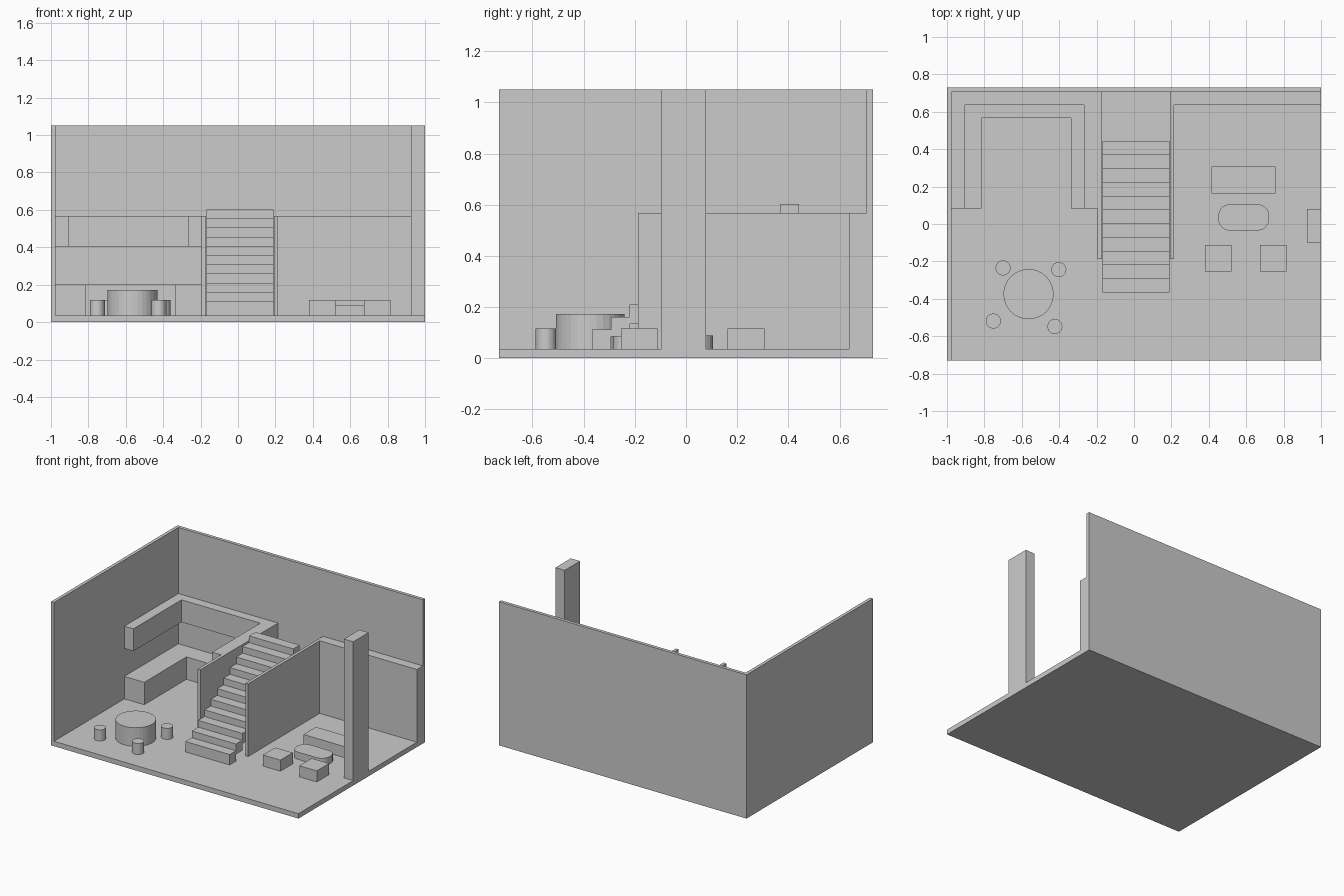
import bpy, bmesh, math

if "Cube" in bpy.data.objects:
    bpy.data.objects.remove(bpy.data.objects["Cube"])


def prism(name, pts, z0, z1):
    """Extrude a plan outline (counter-clockwise) from z0 to z1."""
    bm = bmesh.new()
    face = bm.faces.new([bm.verts.new((x, y, z0)) for x, y in pts])
    top = bmesh.ops.extrude_face_region(bm, geom=[face])["geom"]
    for v in top:
        if isinstance(v, bmesh.types.BMVert):
            v.co.z = z1
    bmesh.ops.recalc_face_normals(bm, faces=bm.faces)
    mesh = bpy.data.meshes.new(name)
    bm.to_mesh(mesh)
    bm.free()
    obj = bpy.data.objects.new(name, mesh)
    bpy.context.collection.objects.link(obj)
    return obj


def box(name, x0, x1, y0, y1, z0, z1):
    return prism(name, [(x0, y0), (x1, y0), (x1, y1), (x0, y1)], z0, z1)


def cylinder(name, x, y, r, z0, z1, sides=32):
    pts = [(x + r * math.cos(2 * math.pi * i / sides),
            y + r * math.sin(2 * math.pi * i / sides)) for i in range(sides)]
    return prism(name, pts, z0, z1)


def u_shape(name, x0, x1, ix0, ix1, y0, y1, iy, z0, z1):
    pts = [(x0, y0), (ix0, y0), (ix0, iy), (ix1, iy),
           (ix1, y0), (x1, y0), (x1, y1), (x0, y1)]
    return prism(name, pts, z0, z1)


F = 0.036            # floor top
H = 1.05             # wall top
LEVEL = 0.567        # mezzanine height
BACK = 0.706         # inner face of back wall
LEFT = -0.976        # inner face of left wall

# Room shell: floor and one L-shaped wall
box("floor", LEFT, 1, -0.73, BACK, 0, F)
prism("outer_walls", [(-1, -0.73), (LEFT, -0.73), (LEFT, BACK), (1, BACK),
                      (1, 0.73), (-1, 0.73)], 0, H)
box("column", 0.925, 1, -0.098, 0.079, F, H)

# Left alcove: bench below, counter above
u_shape("corner_bench", LEFT, -0.194, -0.815, -0.336, 0.082, BACK, 0.568, F, 0.2)
u_shape("upper_shelf", LEFT, -0.194, -0.903, -0.266, 0.082, BACK, 0.637, 0.404, LEVEL)

# Staircase side walls; the right one turns along the back wall
box("stair_wall_left", -0.194, -0.171, -0.188, BACK, F, LEVEL)
prism("stair_wall_right", [(0.192, -0.188), (0.214, -0.188), (0.214, 0.637),
                           (1, 0.637), (1, BACK), (0.192, BACK)], F, LEVEL)

# Open stairs
for i in range(11):
    y = -0.367 + i * 0.0735
    z = F + i * 0.0491
    box(f"step_{i + 1}", -0.168, 0.189, y, y + 0.0745, z, z + 0.076)

# Round table with stools
cylinder("round_table", -0.564, -0.375, 0.134, F, 0.172)
for i, (x, y) in enumerate([(-0.70, -0.235), (-0.402, -0.244),
                            (-0.752, -0.519), (-0.423, -0.548)]):
    cylinder(f"stool_{i + 1}", x, y, 0.04, F, 0.117)

# Lounge seating
box("sofa", 0.415, 0.757, 0.163, 0.307, F, 0.117)
for i, x in enumerate((0.379, 0.673)):
    box(f"pouf_{i + 1}", x, x + 0.142, -0.254, -0.112, F, 0.117)

# Coffee table: rounded rectangle
r, outline = 0.06, []
for k, (cx, cy) in enumerate([(0.722 - r, 0.105 - r), (0.451 + r, 0.105 - r),
                              (0.451 + r, -0.035 + r), (0.722 - r, -0.035 + r)]):
    for j in range(6):
        a = math.pi / 2 * (k + j / 5)
        outline.append((cx + r * math.cos(a), cy + r * math.sin(a)))
prism("coffee_table", outline, F, 0.089)
